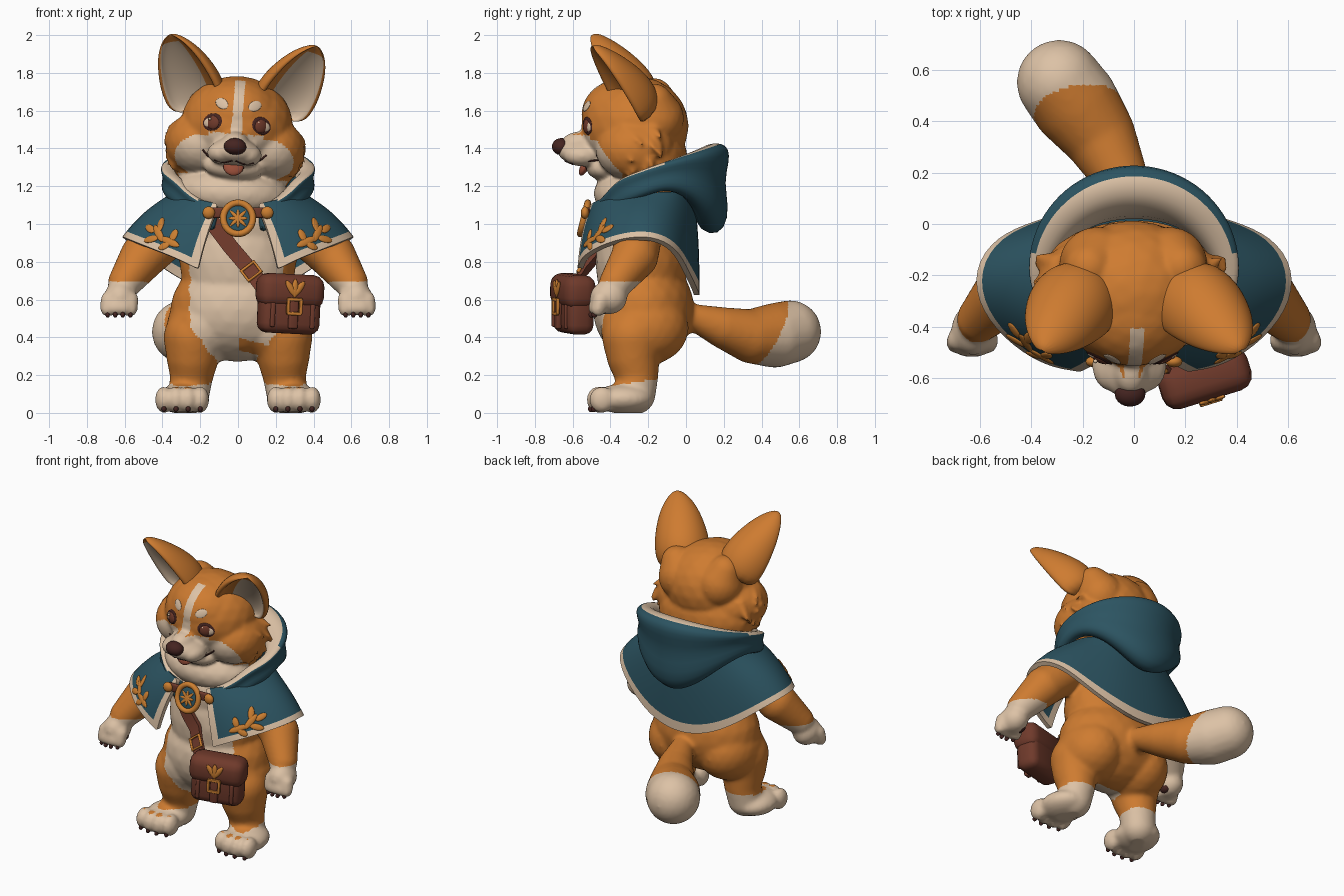
import bpy, bmesh, math, random
from mathutils import Matrix, Vector, Quaternion
from mathutils.bvhtree import BVHTree

random.seed(4)
if "Cube" in bpy.data.objects:
    bpy.data.objects.remove(bpy.data.objects["Cube"])

COLOURS = {"orange_fur": (0.62, 0.2, 0.03), "cream_fur": (0.72, 0.54, 0.38),
           "teal_cloth": (0.025, 0.088, 0.12), "brown_leather": (0.16, 0.042, 0.024),
           "dark_brown": (0.06, 0.018, 0.015), "gold": (0.6, 0.21, 0.03),
           "tongue_red": (0.31, 0.075, 0.04)}
MATS = {}
for label, rgb in COLOURS.items():
    m = bpy.data.materials.new(label)
    m.use_nodes = True
    m.diffuse_color = (*rgb, 1)
    m.node_tree.nodes["Principled BSDF"].inputs["Base Color"].default_value = (*rgb, 1)
    MATS[label] = m
FUR = ("orange_fur", "cream_fur")
TILT = Matrix.Translation((-0.02, 0, 1.35)) @ Matrix.Rotation(0.08, 4, 'Y') @ Matrix.Translation((0, 0, -1.35))
head_parts = []


def bake(ob, mats):
    """Apply modifiers, set materials and shading."""
    dg = bpy.context.evaluated_depsgraph_get()
    me = bpy.data.meshes.new_from_object(ob.evaluated_get(dg))
    ob.modifiers.clear()
    ob.data = me
    idx = [p.material_index for p in me.polygons]
    me.materials.clear()
    for n in mats:
        me.materials.append(MATS[n])
    me.polygons.foreach_set("material_index", idx)
    me.shade_smooth()
    me.set_sharp_from_angle(angle=math.radians(50))
    return ob


def finish(name, bm, *mats, mods=(), head=False):
    me = bpy.data.meshes.new(name)
    bm.to_mesh(me)
    bm.free()
    for n in mats:
        me.materials.append(MATS[n])
    ob = bpy.data.objects.new(name, me)
    bpy.context.collection.objects.link(ob)
    for kind, props in mods:
        mod = ob.modifiers.new(kind, kind)
        for k, v in props.items():
            setattr(mod, k, v)
    if head:
        head_parts.append(ob)
    return bake(ob, mats)


def sculpt(name, bm, voxel, is_cream, head=False):
    """Fuse overlapping blobs into one skin and colour it by a rule."""
    ob = finish(name, bm, *FUR, head=head, mods=[
        ("REMESH", dict(mode='VOXEL', voxel_size=voxel)), ("SMOOTH", dict(factor=0.5, iterations=9))])
    for v in ob.data.vertices:
        v.co.z = max(v.co.z, 0)
    for p in ob.data.polygons:
        p.material_index = int(is_cream(*p.center))
    return ob


def ball(bm, c, r, rot=None):
    r = (r, r, r) if isinstance(r, float) else r
    bmesh.ops.create_icosphere(bm, subdivisions=3, radius=1, matrix=Matrix.LocRotScale(Vector(c), rot, Vector(r)))


def chain(bm, pts, s=1):
    """Row of balls along (x, y, z, radius) points."""
    for a, b in zip(pts, pts[1:]):
        for k in range(7):
            x, y, z, r = Vector(a).lerp(Vector(b), k / 6)
            ball(bm, (s * x, y, z), r)


def loft(rows, mat=lambda i, j: 0, loop=True):
    bm = bmesh.new()
    vs = [[bm.verts.new(p) for p in row] for row in rows]
    n = len(rows[0])
    for i in range(len(rows) - 1):
        for j in range(n if loop else n - 1):
            k = (j + 1) % n
            bm.faces.new((vs[i][j], vs[i][k], vs[i + 1][k], vs[i + 1][j])).material_index = mat(i, j)
    if loop:
        bm.faces.new(vs[0])
        bm.faces.new(vs[-1])
    bmesh.ops.recalc_face_normals(bm, faces=bm.faces)
    return bm


def box(bm, c, size, bevel):
    vs = bmesh.ops.create_cube(bm, size=1, matrix=Matrix.LocRotScale(Vector(c), None, Vector(size)))["verts"]
    es = list({e for v in vs for e in v.link_edges})
    bmesh.ops.bevel(bm, geom=es, offset=bevel, segments=3, profile=0.5, affect='EDGES')


def tube(name, pts, radius, mat, cyclic=False, head=False):
    cu = bpy.data.curves.new(name, 'CURVE')
    cu.dimensions, cu.bevel_depth, cu.use_fill_caps = '3D', radius, True
    sp = cu.splines.new('POLY')
    sp.points.add(len(pts) - 1)
    for p, co in zip(sp.points, pts):
        p.co = (*co, 1)
    sp.use_cyclic_u = cyclic
    tmp = bpy.data.objects.new(name + "_path", cu)
    bpy.context.collection.objects.link(tmp)
    bm = bmesh.new()
    bm.from_mesh(bpy.data.meshes.new_from_object(tmp.evaluated_get(bpy.context.evaluated_depsgraph_get())))
    bpy.data.objects.remove(tmp)
    return finish(name, bm, mat, head=head)


def skin_of(ob):
    return BVHTree.FromPolygons([v.co for v in ob.data.vertices], [tuple(p.vertices) for p in ob.data.polygons])


def cast(tree, x, z):
    loc, n, _, _ = tree.ray_cast(Vector((x, -2, z)), Vector((0, 1, 0)))
    return loc, n


def patch(bm, tree, x, z, rx, rz, thick, ang=0):
    """Flat oval lying on a surface, seen from the front."""
    loc, n = cast(tree, x, z)
    ball(bm, loc, (rx, rz, thick), n.to_track_quat('Z', 'Y') @ Quaternion((0, 0, 1), ang))


# Body with legs, arms and tail
bm, claws = bmesh.new(), bmesh.new()
ball(bm, (0, -0.225, 0.55), (0.36, 0.27, 0.28))
ball(bm, (0, -0.235, 0.8), (0.31, 0.245, 0.36))
ball(bm, (0, -0.25, 1.0), (0.31, 0.22, 0.22))
for s in (-1, 1):
    ball(bm, (s * 0.18, -0.22, 0.45), (0.2, 0.235, 0.2))
    chain(bm, [(0.23, -0.28, 0.4, 0.165), (0.24, -0.28, 0.3, 0.14), (0.245, -0.26, 0.2, 0.115), (0.26, -0.27, 0.1, 0.11)], s)
    ball(bm, (s * 0.295, -0.33, 0.075), (0.14, 0.16, 0.08))
    chain(bm, [(0.36, -0.25, 0.96, 0.13), (0.5, -0.27, 0.83, 0.125), (0.6, -0.37, 0.69, 0.09)], s)
    ball(bm, (s * 0.625, -0.41, 0.61), (0.085, 0.1, 0.09))
    ball(claws, (s * 0.585, -0.4, 0.56), (0.03, 0.04, 0.03))
    for k in range(4):
        mid = 0.015 if k in (1, 2) else 0
        ball(bm, (s * (0.2 + 0.064 * k), -0.445 - mid, 0.07), (0.048, 0.068, 0.072))
        ball(claws, (s * (0.2 + 0.064 * k), -0.488 - mid, 0.022), (0.013, 0.016, 0.018))
        chain(bm, [(0.57 + 0.038 * k, -0.45, 0.6, 0.045), (0.57 + 0.04 * k, -0.465 - mid, 0.548 + mid / 2, 0.04)], s)
        ball(claws, (s * (0.57 + 0.04 * k), -0.485 - mid, 0.52), (0.012, 0.016, 0.016))
chain(bm, [(0, -0.03, 0.5, 0.08), (-0.01, 0.06, 0.5, 0.075), (-0.06, 0.2, 0.45, 0.11),
           (-0.14, 0.35, 0.405, 0.145), (-0.23, 0.47, 0.41, 0.172), (-0.29, 0.55, 0.43, 0.167)])


def body_cream(x, y, z):
    if y > 0.1:
        return y - 0.35 * x - 0.6 * (z - 0.41) > 0.515
    if abs(x) > 0.48:
        return z < 0.695
    belly = 0.245 - max(0, 0.46 - z) * 0.75 + 0.006 * math.sin(60 * z)
    tuft = abs(x - 0.08) < 0.08 and abs(z - 0.345 + 0.25 * (x - 0.08)) < 0.033
    return z < 0.15 + 0.15 * (y + 0.35) or (z > 0.27 and y < -0.24 and abs(x + 0.01) < belly and not tuft)


body = sculpt("body", bm, 0.013, body_cream)
finish("claws_and_pads", claws, "dark_brown")

# Head with muzzle, jaw, neck ruff and cheek tufts
bm = bmesh.new()
ball(bm, (0, -0.27, 1.52), (0.3, 0.285, 0.265))
ball(bm, (0, -0.33, 1.58), (0.23, 0.225, 0.195))
ball(bm, (0, -0.2, 1.34), (0.34, 0.21, 0.22))
ball(bm, (0, -0.25, 1.16), (0.31, 0.24, 0.15))
ball(bm, (0, -0.54, 1.385), (0.125, 0.14, 0.075))
ball(bm, (0, -0.56, 1.43), (0.07, 0.1, 0.06))
ball(bm, (0, -0.43, 1.3), (0.16, 0.1, 0.07))
for s in (-1, 1):
    ball(bm, (s * 0.18, -0.27, 1.41), (0.19, 0.21, 0.17))
    ball(bm, (s * 0.07, -0.55, 1.37), (0.075, 0.1, 0.06))
    chain(bm, [(0.14, -0.16, 1.57, 0.15), (0.18, -0.17, 1.66, 0.1)], s)
    for k in range(18):
        a = 0.6 - 1.6 * k / 17
        y = random.uniform(-0.33, -0.13)
        out = Vector((s * math.cos(a) * 0.7, 0.35, math.sin(a) - 0.7)).normalized()
        base = Vector((s * (0.16 + 0.165 * math.cos(a) - 0.9 * (y + 0.26) ** 2), y, 1.42 + 0.15 * math.sin(a)))
        bmesh.ops.create_cone(bm, cap_ends=True, segments=10, radius1=0.055, radius2=0.004, depth=0.13,
                              matrix=Matrix.LocRotScale(base + out * 0.02, out.to_track_quat('Z', 'Y'), None))


def head_cream(x, y, z):
    x = abs(x)
    stripe = x < 0.024 + 0.08 * max(0, 1.56 - z) and 1.45 < z < 1.76 and y < -0.38
    snout = y < -0.45 and z < 1.475 and x < 0.145
    cheek = ((x - 0.17) / 0.145) ** 2 + ((z - 1.345) / 0.115) ** 2 < 1 or (x < 0.2 and z < 1.38)
    return stripe or snout or (cheek and y < -0.34) or (z < 1.25 and y < -0.25)


head = sculpt("head", bm, 0.011, head_cream, head=True)
face = skin_of(head)

# Face details
rims, whites, eyes, glints, brows = [bmesh.new() for _ in range(5)]
for s in (-1, 1):
    patch(rims, face, s * 0.13, 1.53, 0.056, 0.046, 0.008, -s * 0.3)
    patch(whites, face, s * 0.142, 1.528, 0.038, 0.028, 0.012, -s * 0.3)
    patch(eyes, face, s * 0.126, 1.528, 0.038, 0.037, 0.016)
    loc, _ = cast(face, s * 0.13, 1.53)
    ball(glints, loc + Vector((-0.016, -0.012, 0.016)), 0.008)
    patch(brows, face, s * 0.088, 1.632, 0.04, 0.027, 0.006, s * 0.5)
    smile = [cast(face, s * x, z)[0] for x, z in ((0.01, 1.335), (0.05, 1.322), (0.1, 1.33), (0.14, 1.35), (0.17, 1.38))]
    tube("smile_line", smile, 0.005, "dark_brown", head=True)
finish("eye_rims", rims, "dark_brown", head=True)
finish("eye_whites", whites, "cream_fur", head=True)
finish("eyes", eyes, "brown_leather", head=True)
finish("eye_glints", glints, "cream_fur", head=True)
finish("eyebrows", brows, "cream_fur", head=True)
bm = bmesh.new()
ball(bm, (0, -0.66, 1.41), (0.06, 0.05, 0.045))
ball(bm, (0, -0.51, 1.315), (0.075, 0.035, 0.035))
finish("nose_and_mouth", bm, "dark_brown", head=True)
bm = bmesh.new()
ball(bm, (0, -0.537, 1.303), (0.054, 0.022, 0.052), Quaternion((1, 0, 0), -0.45))
finish("tongue", bm, "tongue_red", head=True)

# Ears: crescent sections swept from base to tip
EAR = ((0, 0.16, 0.17), (0.25, 0.185, 0.2), (0.5, 0.168, 0.17), (0.75, 0.13, 0.115), (0.93, 0.075, 0.06), (1.02, 0.02, 0.02))
for s, side in ((-1, "right"), (1, "left")):
    base, tip = Vector((s * 0.2, -0.28, 1.56)), Vector((s * 0.385, -0.49, 1.965))
    axis = (tip - base).normalized()
    out = Vector((s * 0.32, -0.85, -0.4))
    out = (out - axis * out.dot(axis)).normalized()
    across = axis.cross(out)
    arc = [math.radians(a) for a in range(-90, 91, 20)]
    rows = []
    for v, w, d in EAR:
        p = base.lerp(tip, v)
        outer = [p + across * w * math.sin(a) - out * d * math.cos(a) for a in arc]
        inner = [p + across * w * 0.8 * math.sin(a) - out * (d * 0.42 * math.cos(a) - 0.01) for a in reversed(arc)]
        rows.append(outer + inner)
    n = len(arc)
    lo, hi = (n + 3, 2 * n - 1) if s < 0 else (n, 2 * n - 4)
    bm = loft(rows, lambda i, j: int(i < 4 and lo <= j < hi))
    finish(side + "_ear", bm, *FUR, head=True, mods=[("SUBSURF", dict(levels=2))])
for ob in head_parts:
    ob.data.transform(TILT)

# Cape: lofted from neck ring to hem, with a trimmed border
NECK = [(0, 0.03), (0.12, 0.02), (0.24, -0.03), (0.32, -0.1), (0.35, -0.2), (0.33, -0.3), (0.26, -0.41), (0.18, -0.46), (0.1, -0.49)]
HEM = [(0, 0.06, 0.61), (0.2, 0.05, 0.65), (0.38, 0.0, 0.75), (0.53, -0.06, 0.87), (0.615, -0.18, 0.93),
       (0.59, -0.33, 0.92), (0.46, -0.47, 0.87), (0.33, -0.54, 0.82), (0.21, -0.56, 0.76)]
rows = []
for v in (0, 0.25, 0.5, 0.75, 0.92, 0.95, 1):
    half = []
    for k, (nk, hem) in enumerate(zip(NECK, HEM)):
        p = Vector((*nk, 1.17 - 0.07 * (k / 8) ** 2)).lerp(Vector(hem), v)
        out = Vector((p.x, p.y + 0.2, 0.5)).normalized()
        half.append(p + out * 0.022 * math.sin(math.pi * v))
    half.insert(-1, half[-2].lerp(half[-1], 0.7))
    rows.append([Vector((-p.x, p.y, p.z)) for p in reversed(half)] + half[1:])
cols = len(rows[0])
bm = loft(rows, lambda i, j: int(i >= 4 or j in (0, cols - 2)), loop=False)
cape = finish("cape", bm, "teal_cloth", "cream_fur", mods=[
    ("SUBSURF", dict(levels=2)), ("SOLIDIFY", dict(thickness=0.03, offset=0))])

# Hood lying on the back, with a pale lining
FOLD = [(-0.22, 0.4), (-0.18, 0.13), (-0.12, 0.0), (-0.035, 0.0), (0, 0.07), (0, 0.2), (-0.028, 0.42),
        (0, 0.68), (-0.02, 0.92), (-0.1, 1.0), (-0.2, 0.85)]
rows = []
for k in range(37):
    t = math.radians(-163 + 326 * k / 36)
    c = math.cos(t)
    back, front = max(0, c), max(0, -c - 0.55) / 0.4
    s, h, ry = 0.45 + 0.55 * back, 0.15 + 0.35 * back ** 2, 0.4 if c > 0 else 0.345
    top = 1.31 + 0.12 * c - 0.1 * front
    rows.append([((0.41 + dr * s) * math.sin(t), -0.17 + (ry + dr * s) * c, top - f * h) for dr, f in FOLD])
bm = loft(rows, lambda i, j: int(j < 3 + (abs(i - 17.5) > 9)))
finish("hood", bm, "teal_cloth", "cream_fur", mods=[("SUBSURF", dict(levels=1))])

# Leaf sprigs on the cape fronts
cloth = skin_of(cape)
bm = bmesh.new()
for s in (-1, 1):
    for x, z, r, a in ((0.36, 0.905, 0.06, 0.4), (0.42, 0.95, 0.06, 0.9), (0.46, 0.92, 0.045, -0.2), (0.41, 0.995, 0.045, 1.5),
                       (0.465, 0.975, 0.04, 0.5), (0.34, 0.94, 0.035, 1.9), (0.39, 0.885, 0.035, -0.5)):
        patch(bm, cloth, s * x, z, r, 0.02, 0.008, a * s)
finish("cape_leaves", bm, "gold")

# Clasp
bm = bmesh.new()
box(bm, (0, -0.52, 1.06), (0.32, 0.025, 0.055), 0.01)
finish("clasp_band", bm, "brown_leather")
circle = [math.tau * k / 32 for k in range(32)]
tube("brooch_ring", [(0.078 * math.cos(a), -0.54 + 0.02 * math.sin(a), 1.03 + 0.082 * math.sin(a)) for a in circle], 0.018, "gold", True)
bm = bmesh.new()
ball(bm, (0, -0.535, 1.03), (0.075, 0.015, 0.08), Quaternion((1, 0, 0), -0.24))
finish("brooch_face", bm, "teal_cloth")
bm = bmesh.new()
for k in range(4):
    turn = Quaternion((1, 0, 0), -0.24) @ Quaternion((0, 1, 0), k * math.pi / 4)
    ball(bm, (0, -0.55, 1.03), (0.06 if k % 2 else 0.05, 0.006, 0.011), turn)
for s in (-1, 1):
    ball(bm, (s * 0.155, -0.535, 1.06), (0.033, 0.022, 0.033))
finish("brooch_star_and_studs", bm, "gold")

# Shoulder strap
chest = skin_of(body)
path = [cast(chest, x, z)[0] + Vector((0, -0.012, 0)) for x, z in ((-0.16, 1.04), (-0.1, 0.96), (-0.04, 0.88), (0.02, 0.81))]
path += [Vector((0.07, -0.54, 0.75)), Vector((0.13, -0.59, 0.67))]
wide, deep = Vector((0.033, 0, 0.025)), Vector((0, 0.013, 0))
finish("strap", loft([[p - wide - deep, p + wide - deep, p + wide + deep, p - wide + deep] for p in path]), "brown_leather")
p = path[4] + Vector((0, -0.016, 0))
long = Vector((0.02, -0.015, -0.026))
tube("strap_buckle", [p - wide - long, p + wide - long, p + wide + long, p - wide + long], 0.01, "gold", True)

# Satchel
SPOT = Matrix.Translation((0.27, -0.595, 0.575)) @ Matrix.Rotation(0.3, 4, 'Z') @ Matrix.Rotation(0.05, 4, 'Y')
bm = bmesh.new()
box(bm, (0, 0, -0.015), (0.33, 0.15, 0.28), 0.05)
box(bm, (0, -0.005, 0.07), (0.36, 0.175, 0.18), 0.06)
box(bm, (0, -0.085, -0.05), (0.05, 0.03, 0.16), 0.01)
for s in (-1, 1):
    box(bm, (s * 0.11, -0.07, -0.06), (0.025, 0.03, 0.13), 0.008)
satchel = finish("satchel", bm, "brown_leather")
bm = bmesh.new()
for x, z, w, h in ((0, 0.025, 0.08, 0.018), (0, -0.05, 0.08, 0.018), (-0.035, -0.012, 0.018, 0.08), (0.035, -0.012, 0.018, 0.08)):
    box(bm, (x, -0.1, z), (w, 0.018, h), 0.004)
for a in (-0.6, 0, 0.6):
    ball(bm, (0.04 * math.sin(a), -0.095, 0.07 + 0.015 * math.cos(a)), (0.017, 0.01, 0.05), Quaternion((0, 1, 0), a))
fittings = finish("satchel_buckle", bm, "gold")
for ob in (satchel, fittings):
    ob.data.transform(SPOT)
